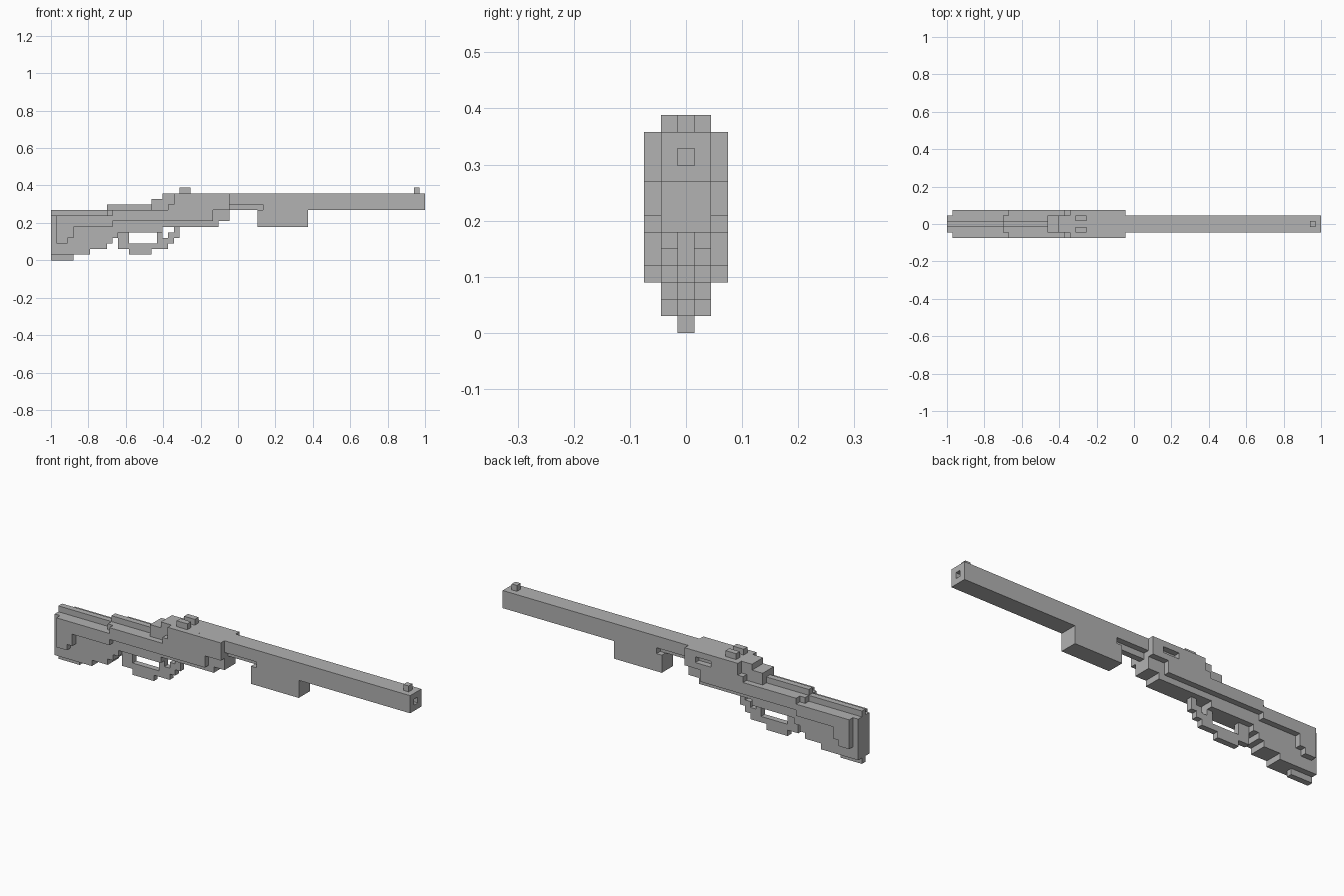
import bpy, bmesh
from mathutils import Vector

old = bpy.data.objects.get("Cube")
if old:
    bpy.data.objects.remove(old, do_unlink=True)

U = 2 / 67                      # size of one cell
ORIGIN = Vector((-33.5, -2.5, 0))

gray = bpy.data.materials.new("plain gray")
gray.use_nodes = True
gray.diffuse_color = (0.445, 0.445, 0.445, 1)
gray.node_tree.nodes["Principled BSDF"].inputs["Base Color"].default_value = gray.diffuse_color

parts = {}


def block(part, x, y, z):
    """Fill a box of cells; each range is start, end."""
    cells = parts.setdefault(part, set())
    taken = set().union(*parts.values())
    for i in range(*x):
        for j in range(*y):
            for k in range(*z):
                if (i, j, k) not in taken:
                    cells.add((i, j, k))


def carve(x, y, z):
    """Remove a box of cells from every part."""
    for cells in parts.values():
        cells -= {(i, j, k) for i in range(*x) for j in range(*y) for k in range(*z)}


CORE, MID = (1, 4), (2, 3)
SIDES = ((0, 1), (4, 5))

# Shoulder stock: stepped core, thin keel and top ridge
for x, z in (((0, 7), (1, 8)), ((7, 10), (2, 8)), ((10, 11), (3, 9)),
             ((11, 12), (4, 9)), ((12, 20), (5, 9))):
    block("stock", x, CORE, z)
block("stock_keel", (0, 4), MID, (0, 1))
block("stock_ridge", (0, 10), MID, (8, 9))
block("bolt_ridge", (10, 18), MID, (9, 10))

# Receiver core and the raised block behind it
block("receiver", (20, 30), CORE, (6, 12))
block("receiver", (30, 32), CORE, (7, 12))
block("rear_block", (18, 22), CORE, (9, 11))

# Side panels on both flanks
for y in SIDES:
    for x, z in (((1, 3), (3, 8)), ((3, 4), (4, 8)), ((4, 11), (6, 8)),
                 ((11, 21), (7, 9)), ((21, 22), (7, 10)),
                 ((22, 29), (7, 12)), ((29, 32), (9, 12))):
        block("side_panels", x, y, z)

# Barrel with bore and a groove ahead of the receiver
block("barrel", (32, 67), CORE, (9, 12))
block("magazine", (37, 46), CORE, (6, 9))
carve((65, 67), MID, (10, 11))
for y in ((1, 2), (3, 4)):
    carve((32, 38), y, (9, 10))

# Ejection port on one flank
carve((27, 30), (4, 5), (10, 11))

# Sights
block("front_sight", (65, 66), MID, (12, 13))
for y in ((1, 2), (3, 4)):
    block("rear_sight", (23, 25), y, (12, 13))

# Trigger and its guard
block("trigger", (19, 20), MID, (3, 6))
for x, z in (((12, 14), (2, 5)), ((14, 18), (1, 3)), ((18, 19), (2, 3)),
             ((19, 21), (2, 4)), ((21, 22), (3, 5)), ((22, 23), (4, 6))):
    block("trigger_guard", x, MID, z)

# Skin each part, leaving out faces buried against other cells
solid = set().union(*parts.values())
for name, cells in parts.items():
    bm = bmesh.new()
    for cell in sorted(cells):
        for axis in range(3):
            for side in (0, 1):
                near = list(cell)
                near[axis] += 2 * side - 1
                if tuple(near) in solid:
                    continue
                a, b = Vector((0, 0, 0)), Vector((0, 0, 0))
                a[(axis + 1) % 3] = b[(axis + 2) % 3] = 1
                base = Vector(cell) + ORIGIN
                base[axis] += side
                ring = [base, base + a, base + a + b, base + b]
                if not side:
                    ring.reverse()
                bm.faces.new([bm.verts.new(p * U) for p in ring])
    bmesh.ops.remove_doubles(bm, verts=bm.verts, dist=U / 100)
    bmesh.ops.dissolve_limit(bm, angle_limit=0.01, verts=bm.verts, edges=bm.edges)
    mesh = bpy.data.meshes.new(name)
    bm.to_mesh(mesh)
    bm.free()
    mesh.materials.append(gray)
    bpy.context.collection.objects.link(bpy.data.objects.new(name, mesh))
